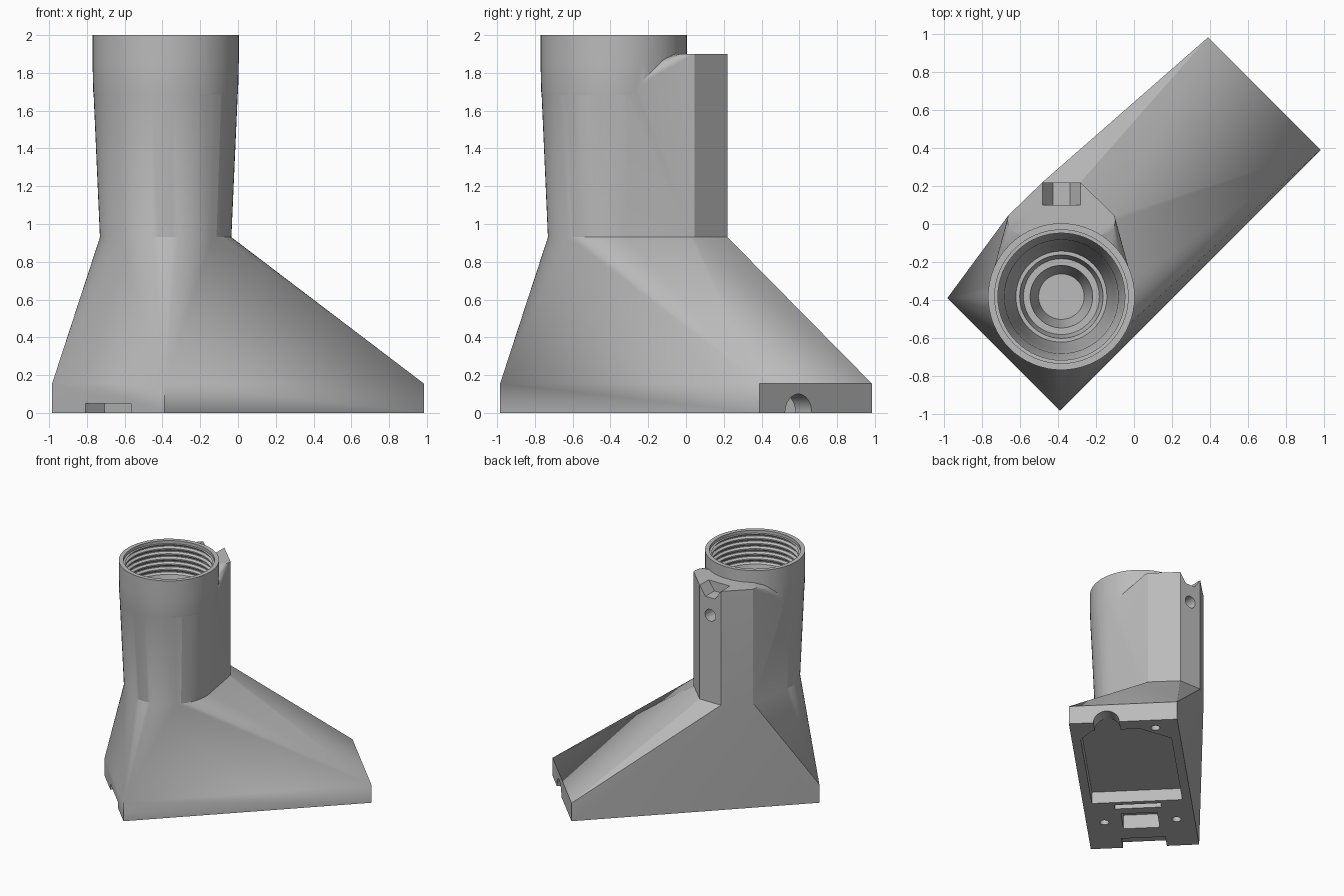
import bpy, bmesh
from math import sin, cos, pi, radians
from mathutils import Matrix, Vector

if "Cube" in bpy.data.objects:
    bpy.data.objects.remove(bpy.data.objects["Cube"], do_unlink=True)

CX = CY = -0.383                       # neck axis
HALF_L, HALF_W = 0.972, 0.42           # base half length and width
TURN = Matrix.Rotation(radians(45), 4, "Z")

grey = bpy.data.materials.new("plain grey")
grey.use_nodes = True
grey.diffuse_color = (0.5, 0.5, 0.5, 1)
grey.node_tree.nodes["Principled BSDF"].inputs["Base Color"].default_value = (0.5, 0.5, 0.5, 1)


def finish(bm, name):
    bmesh.ops.recalc_face_normals(bm, faces=bm.faces)
    mesh = bpy.data.meshes.new(name)
    bm.to_mesh(mesh)
    bm.free()
    mesh.materials.append(grey)
    ob = bpy.data.objects.new(name, mesh)
    bpy.context.collection.objects.link(ob)
    return ob


def hull(name, points):
    bm = bmesh.new()
    for p in points:
        bm.verts.new(p)
    out = bmesh.ops.convex_hull(bm, input=bm.verts)
    loose = {v for v in out["geom_interior"] + out["geom_unused"] if isinstance(v, bmesh.types.BMVert)}
    bmesh.ops.delete(bm, geom=list(loose), context="VERTS")
    bmesh.ops.dissolve_limit(bm, angle_limit=0.002, verts=bm.verts, edges=bm.edges)
    return finish(bm, name)


def revolve(name, profile, steps=64):
    """Closed solid from (radius, height) pairs around the neck axis."""
    bm = bmesh.new()
    rings = [[bm.verts.new((CX + r * cos(2 * pi * i / steps), CY + r * sin(2 * pi * i / steps), z))
              for i in range(steps)] for r, z in profile]
    for a, b in zip(rings, rings[1:]):
        for i in range(steps):
            j = (i + 1) % steps
            bm.faces.new((a[i], a[j], b[j], b[i]))
    bm.faces.new(rings[0])
    bm.faces.new(rings[-1])
    return finish(bm, name)


def prism(name, outline, z0, z1):
    """Upright prism in the base's own turned axes."""
    return hull(name, [TURN @ Vector((u, v, z)) for u, v in outline for z in (z0, z1)])


def block(name, u0, u1, half, depth):
    return prism(name, [(u, v) for u in (u0, u1) for v in (-half, half)], -0.1, depth)


def rod(name, radius, length, matrix):
    bm = bmesh.new()
    bmesh.ops.create_cone(bm, cap_ends=True, segments=32, radius1=radius, radius2=radius,
                          depth=length, matrix=matrix)
    return finish(bm, name)


def combine(target, other, operation):
    mod = target.modifiers.new("join", "BOOLEAN")
    mod.operation, mod.solver, mod.object = operation, "EXACT", other
    bpy.context.view_layer.objects.active = target
    bpy.ops.object.modifier_apply(modifier=mod.name)
    bpy.data.objects.remove(other, do_unlink=True)


def section(z, radius, outline):
    """Neck circle plus the mirrored rear mount outline at one height."""
    pts = [(CX + radius * cos(i * pi / 32), CY + radius * sin(i * pi / 32), z)
           for i in range(64)] if radius else []
    return pts + [(CX + s * x, y, z) for x, y in outline for s in (-1, 1)]


mount = [(0.1, 0.22), (0.28, 0.045), (0.285, 0.02)]
mount_top = mount + [(0.275, -0.03), (0.2, -0.06)]

# Sloping foot that blends a turned rectangle into the neck section
corners = [TURN @ Vector((u, v, z)) for u in (-HALF_L, HALF_L)
           for v in (-HALF_W, HALF_W) for z in (0, 0.155)]
body = hull("nozzle_body", corners + section(0.93, 0.348, mount))

# Neck with rear mount, and the round socket above it
combine(body, hull("neck", section(0.93, 0.348, mount) + section(1.7, 0.382, mount)
                   + section(1.9, 0, mount_top)), "UNION")
combine(body, revolve("socket", [(0.355, 1.5), (0.3835, 1.7), (0.387, 1.85), (0.387, 2.0)]), "UNION")

# Stepped bore with ridged thread at the mouth
bore = [(0.12, 0.45), (0.165, 0.65), (0.2, 0.65), (0.22, 0.75), (0.24, 0.75),
        (0.28, 1.1), (0.3, 1.6), (0.33, 1.7)]
for k in range(6):
    z = 1.72 + k * 0.044
    bore += [(0.335, z), (0.353, z + 0.012), (0.353, z + 0.02), (0.335, z + 0.034)]
bore += [(0.352, 1.975), (0.352, 2.1)]
cutters = [revolve("bore", bore)]

# Underside pockets, slot and end notch
cutters.append(prism("main_pocket", [(-0.27, -0.35), (-0.27, 0.35), (0.68, 0.35), (0.75, 0.2),
                                     (0.85, 0.12), (0.85, -0.25), (0.72, -0.35)], -0.1, 0.1))
cutters += [block("slot", -0.37, -0.31, 0.18, 0.06),
            block("small_pocket", -0.68, -0.45, 0.14, 0.12),
            block("end_notch", -0.83, -1.1, 0.17, 0.05)]

# Screw holes and the cable arch
for u, v in ((-0.57, -0.28), (-0.57, 0.28), (0.85, 0.24)):
    cutters.append(rod("screw_hole", 0.035, 0.2, TURN @ Matrix.Translation((u, v, 0))))
cutters.append(rod("cable_arch", 0.1, 0.3, TURN @ Matrix.Translation((0.93, -0.13, 0))
                   @ Matrix.Rotation(pi / 2, 4, "Y")))

# Tapered notch and bolt hole in the rear mount
cutters.append(hull("mount_notch", [(CX + s * x, y, z) for s in (-1, 1) for y in (0.1, 0.3)
                                    for x, z in ((0.045, 1.82), (0.1, 1.9), (0.1, 1.95))]))
cutters.append(rod("bolt_hole", 0.05, 0.24, Matrix.Translation((CX, 0.2, 1.67))
                   @ Matrix.Rotation(pi / 2, 4, "X")))
for cutter in cutters:
    combine(body, cutter, "DIFFERENCE")

bpy.ops.object.select_all(action="DESELECT")
body.select_set(True)
bpy.context.view_layer.objects.active = body
bpy.ops.object.shade_smooth_by_angle(angle=radians(20))
